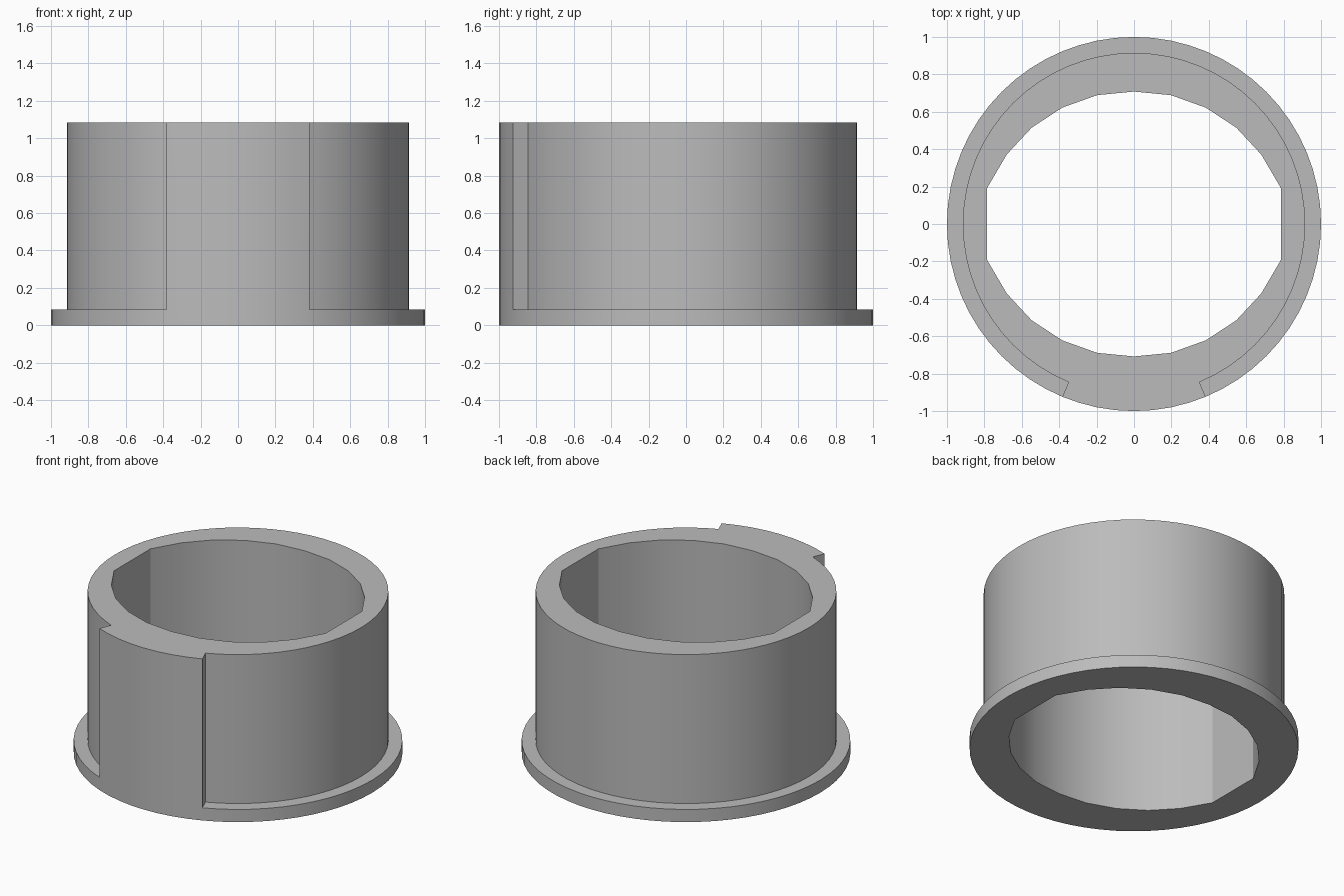
import bpy, bmesh, math

cube = bpy.data.objects.get("Cube")
if cube:
    bpy.data.objects.remove(cube, do_unlink=True)

SEGMENTS = 64
FLANGE_R, SLEEVE_R = 1.0, 0.915
FLANGE_Z, TOP_Z = 0.085, 1.085
KEY_HALF = math.radians(22.5)

grey = bpy.data.materials.new("plain grey")
grey.use_nodes = True
colour = (0.5, 0.5, 0.5, 1)
grey.diffuse_color = colour
grey.node_tree.nodes["Principled BSDF"].inputs["Base Color"].default_value = colour

bm = bmesh.new()


def ring(radius, z):
    # First vertex at the front, running counter-clockwise
    return [bm.verts.new((radius * math.sin(a), -radius * math.cos(a), z))
            for a in (2 * math.pi * i / SEGMENTS for i in range(SEGMENTS))]


flange_low, flange_high = ring(FLANGE_R, 0), ring(FLANGE_R, FLANGE_Z)
key_top = ring(FLANGE_R, TOP_Z)
sleeve_low, sleeve_top = ring(SLEEVE_R, FLANGE_Z), ring(SLEEVE_R, TOP_Z)


def band(lower, upper, i):
    j = (i + 1) % SEGMENTS
    bm.faces.new((lower[i], lower[j], upper[j], upper[i]))


# Flange, sleeve and the front key that is flush with the flange
for i in range(SEGMENTS):
    angle = 2 * math.pi * (i + 0.5) / SEGMENTS
    band(flange_low, flange_high, i)
    if min(angle, 2 * math.pi - angle) < KEY_HALF:
        band(flange_high, key_top, i)
    else:
        band(flange_high, sleeve_low, i)
        band(sleeve_low, sleeve_top, i)

# Radial side walls of the key
k = round(SEGMENTS * KEY_HALF / (2 * math.pi))
for i in (k, SEGMENTS - k):
    bm.faces.new((flange_high[i], key_top[i], sleeve_top[i], sleeve_low[i]))

# Oval faceted hole with a flat on each side
quarter = [(0.785, 0.193), (0.68, 0.372), (0.547, 0.515), (0.384, 0.622), (0.197, 0.689)]
half = quarter + [(0, 0.708)] + [(-x, y) for x, y in reversed(quarter)]
outline = half + [(-x, -y) for x, y in half]
hole_low = [bm.verts.new((x, y, 0)) for x, y in outline]
hole_top = [bm.verts.new((x, y, TOP_Z)) for x, y in outline]
for i in range(len(outline)):
    j = (i + 1) % len(outline)
    bm.faces.new((hole_low[j], hole_low[i], hole_top[i], hole_top[j]))

# Flat end faces
bmesh.ops.delete(bm, geom=[v for v in bm.verts if not v.link_faces], context='VERTS')
for z in (0, TOP_Z):
    rim = [e for e in bm.edges if e.is_boundary
           and all(abs(v.co.z - z) < 1e-4 for v in e.verts)]
    bmesh.ops.triangle_fill(bm, edges=rim, use_beauty=True)
bmesh.ops.recalc_face_normals(bm, faces=bm.faces)

mesh = bpy.data.meshes.new("flanged_bushing")
bm.to_mesh(mesh)
bm.free()
mesh.materials.append(grey)
bushing = bpy.data.objects.new("flanged_bushing", mesh)
bpy.context.collection.objects.link(bushing)

bpy.ops.object.select_all(action='DESELECT')
bushing.select_set(True)
bpy.context.view_layer.objects.active = bushing
bpy.ops.object.shade_smooth_by_angle(angle=math.radians(30))
